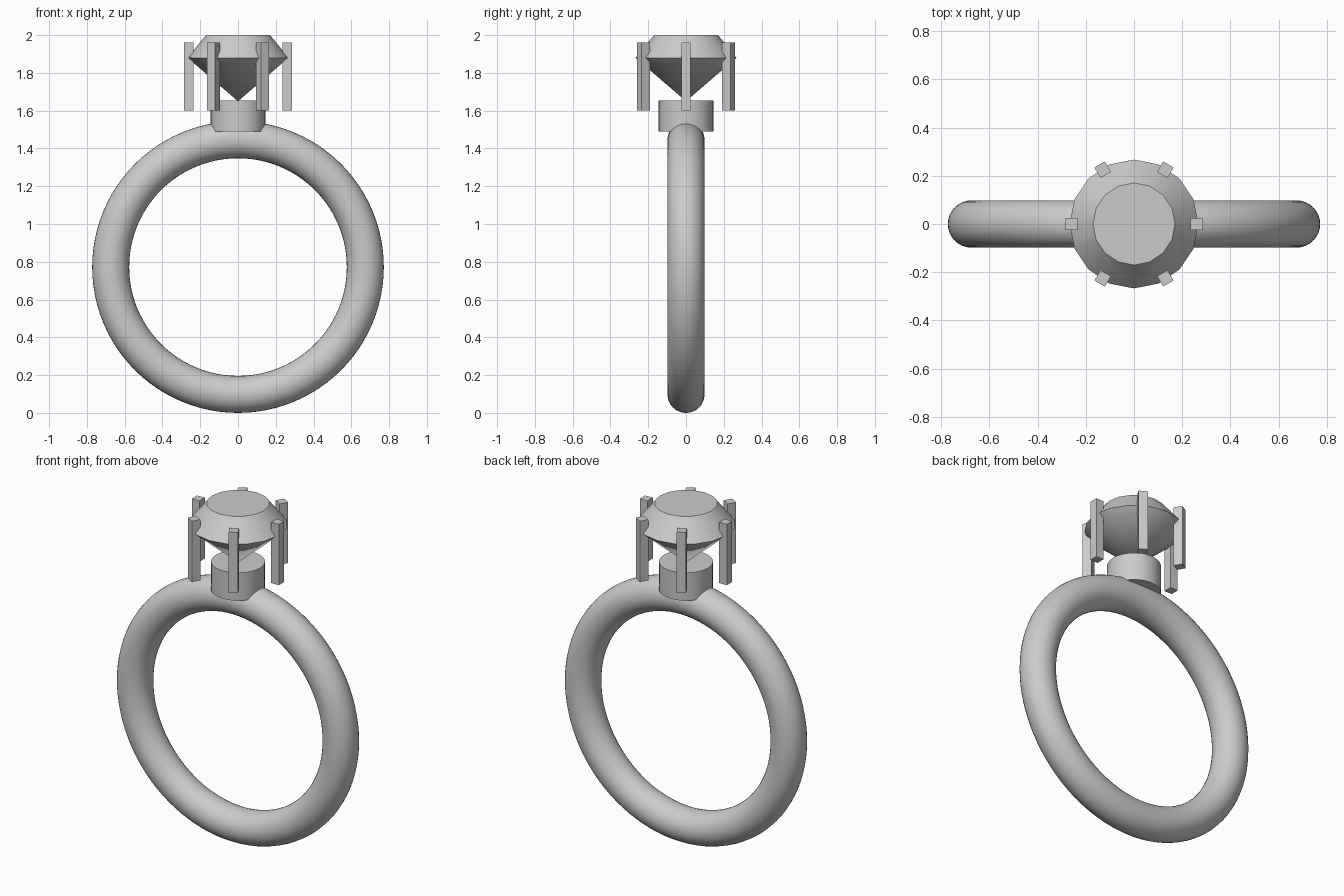
import bpy
import math

cube = bpy.data.objects.get("Cube")
if cube:
    bpy.data.objects.remove(cube, do_unlink=True)

silver = bpy.data.materials.new("silver_grey")
silver.use_nodes = True
colour = (0.6, 0.6, 0.6, 1)
silver.diffuse_color = colour
silver.node_tree.nodes["Principled BSDF"].inputs["Base Color"].default_value = colour


def finish(name, smooth=True):
    obj = bpy.context.object
    obj.name = name
    obj.data.materials.append(silver)
    if smooth:
        bpy.ops.object.shade_smooth_by_angle(angle=math.radians(30))
    return obj


def tapered(name, sides, r_low, r_high, z_low, z_high, fill):
    bpy.ops.mesh.primitive_cone_add(
        vertices=sides, radius1=r_low, radius2=r_high, depth=z_high - z_low,
        end_fill_type=fill, location=(0, 0, (z_low + z_high) / 2))
    return finish(name)


# Band
bpy.ops.mesh.primitive_torus_add(
    major_radius=0.674, minor_radius=0.098, major_segments=96, minor_segments=32,
    location=(0, 0, 0.772), rotation=(math.pi / 2, 0, 0))
finish("band")

# Collar that carries the stone
tapered("collar", 32, 0.145, 0.145, 1.49, 1.655, 'NGON')

# Stone: pointed lower part and cut upper part joined at the widest edge
GIRDLE = 1.88
pavilion = tapered("stone", 16, 0, 0.267, 1.65, GIRDLE, 'NOTHING')
crown = tapered("stone_crown", 16, 0.267, 0.17, GIRDLE, 2.0, 'NGON')
crown_mesh = crown.data

# Remove the hidden lower cap of the crown
import bmesh
bm = bmesh.new()
bm.from_mesh(crown_mesh)
hidden = [f for f in bm.faces if f.normal.z < -0.9]
bmesh.ops.delete(bm, geom=hidden, context='FACES')
bm.to_mesh(crown_mesh)
bm.free()

# Six square prongs around the stone
for i in range(6):
    angle = i * math.tau / 6
    bpy.ops.mesh.primitive_cube_add(
        size=1, location=(0.26 * math.cos(angle), 0.26 * math.sin(angle), 1.78),
        rotation=(0, 0, angle))
    prong = finish(f"prong_{i + 1}", smooth=False)
    prong.scale = (0.05, 0.05, 0.36)
